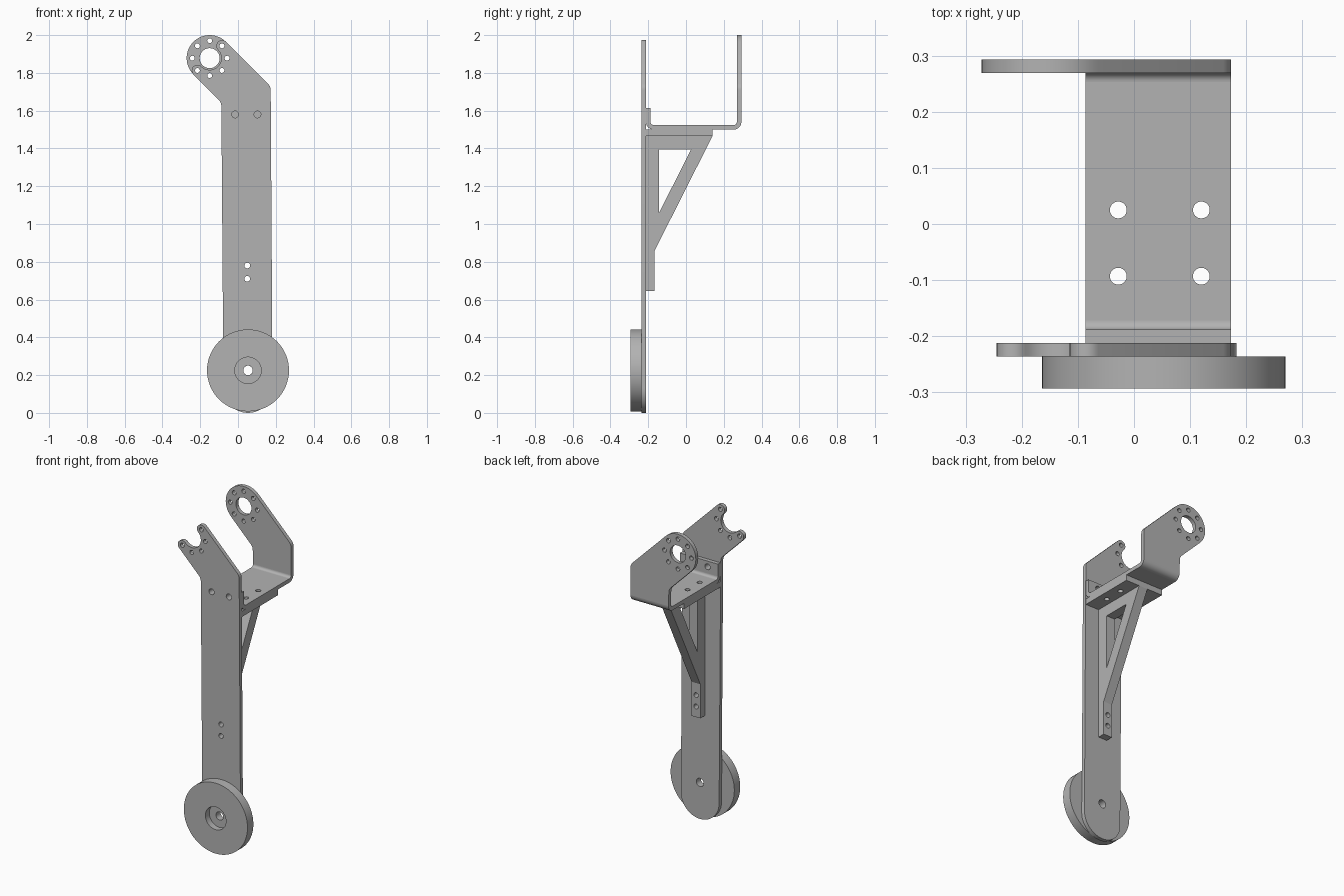
import bpy, bmesh
from math import pi, radians, cos, sin
from mathutils import Matrix, Vector

cube = bpy.data.objects.get("Cube")
if cube:
    bpy.data.objects.remove(cube, do_unlink=True)

GREY = (0.45, 0.45, 0.45, 1)
metal = bpy.data.materials.new("plain_grey")
metal.use_nodes = True
metal.diffuse_color = GREY
metal.node_tree.nodes["Principled BSDF"].inputs["Base Color"].default_value = GREY

# Drawing planes: columns are the world directions of u, v and the extrusion
FRONT = Matrix(((1, 0, 0), (0, 0, -1), (0, 1, 0)))
SIDE = Matrix(((0, 0, 1), (1, 0, 0), (0, 1, 0)))
TOP = Matrix.Identity(3)


def finish(name, bm):
    mesh = bpy.data.meshes.new(name)
    bmesh.ops.remove_doubles(bm, verts=bm.verts, dist=1e-5)
    bmesh.ops.recalc_face_normals(bm, faces=bm.faces)
    bm.to_mesh(mesh)
    bm.free()
    obj = bpy.data.objects.new(name, mesh)
    bpy.context.collection.objects.link(obj)
    mesh.materials.append(metal)
    bpy.ops.object.select_all(action="DESELECT")
    obj.select_set(True)
    bpy.context.view_layer.objects.active = obj
    bpy.ops.object.shade_smooth_by_angle(angle=radians(30))
    return obj


def sheet(name, plane, start, end, outline, holes=()):
    """Extrude an outline with holes between two depths along the plane normal."""
    curve = bpy.data.curves.new(name + "_curve", "CURVE")
    curve.dimensions = "2D"
    curve.fill_mode = "BOTH"
    curve.extrude = abs(end - start) / 2
    for loop in (outline, *holes):
        spline = curve.splines.new("POLY")
        spline.points.add(len(loop) - 1)
        for point, (u, v) in zip(spline.points, loop):
            point.co = (u, v, 0, 1)
        spline.use_cyclic_u = True
    temp = bpy.data.objects.new(name + "_temp", curve)
    bpy.context.collection.objects.link(temp)
    graph = bpy.context.evaluated_depsgraph_get()
    bm = bmesh.new()
    bm.from_mesh(temp.evaluated_get(graph).to_mesh())
    bpy.data.objects.remove(temp, do_unlink=True)
    bpy.data.curves.remove(curve)
    bm.transform(Matrix.Translation((0, 0, (start + end) / 2)))
    bm.transform(plane.to_4x4())
    return finish(name, bm)


def arc(center, r, a0, a1, n=24):
    angles = [radians(a0 + (a1 - a0) * i / n) for i in range(n + 1)]
    return [(center[0] + r * cos(a), center[1] + r * sin(a)) for a in angles]


def circle(u, v, r, n=32):
    return arc((u, v), r, 0, 360, n)[:-1]


def rect(u0, u1, v0, v1):
    return [(u0, v0), (u1, v0), (u1, v1), (u0, v1)]


def corner(a, p, b, d=0.02, n=4):
    """Rounded corner at p between a and b."""
    a, p, b = Vector(a), Vector(p), Vector(b)
    s, e = p + (a - p).normalized() * d, p + (b - p).normalized() * d
    ts = [i / n for i in range(n + 1)]
    return [tuple(s * (1 - t) ** 2 + p * 2 * t * (1 - t) + e * t * t) for t in ts]


# Shared layout
HUB = (-0.15, 1.878)          # centre of the ring of small holes
RING, ARM = 0.092, 0.122
AXLE = (0.053, 0.225)
LEFT, RIGHT = -0.086, 0.173   # bracket sides
PLATE_BACK, PLATE_FRONT = 0.212, 0.236
BEND_R, GAUGE = 0.04, 0.024


def polar(r, deg):
    return (HUB[0] + r * cos(radians(deg)), HUB[1] + r * sin(radians(deg)))


def ring_holes(angles):
    return [circle(*polar(RING, a), 0.013, 16) for a in angles]


elbow_r, elbow_l = (RIGHT, 1.7285), (LEFT - 0.002, 1.6435)
right_turn = corner((RIGHT, 1), elbow_r, polar(ARM, 45))
left_turn = corner(polar(ARM, 225), elbow_l, (LEFT, 1))
plate_holes = [circle(x, 1.58, 0.018) for x in (-0.015, 0.103)]
foot_holes = [circle(0.049, z, 0.015) for z in (0.71, 0.78)]

# Long front plate: round foot, bent arm, forked tip
prong = ARM - RING
notch = RING - prong
leg = (arc((0.053, 0.13), 0.13, 180, 360) + right_turn
       + arc(polar(RING, 45), prong, 45, 225, 12)
       + arc(HUB, notch, 45, -135)[1:-1]
       + arc(polar(RING, 225), prong, 45, 225, 12)
       + left_turn)
sheet("front_plate", FRONT, PLATE_BACK, PLATE_FRONT, leg,
      ring_holes(range(-135, 46, 45)) + plate_holes + foot_holes + [circle(*AXLE, 0.025)])

# Wheel with a recessed centre, turned about the axle
bm = bmesh.new()
profile = [(0.025, -0.236), (0.217, -0.236), (0.217, -0.293),
           (0.07, -0.293), (0.07, -0.255), (0.025, -0.255)]
verts = [bm.verts.new((AXLE[0] + r, y, AXLE[1])) for r, y in profile]
edges = [bm.edges.new((verts[i - 1], verts[i])) for i in range(len(verts))]
bmesh.ops.spin(bm, geom=verts + edges, cent=(AXLE[0], 0, AXLE[1]),
               axis=(0, 1, 0), angle=2 * pi, steps=64)
finish("wheel", bm)

# Folded bracket: floor, rear arm, short front flange and the two bends
FLOOR, BACK = 1.5, 0.293
floor_holes = [circle(x, y, 0.015) for x in (-0.028, 0.12) for y in (-0.093, 0.025)]
front_bend, rear_bend = -PLATE_BACK + BEND_R, BACK - BEND_R
wall_z = FLOOR + BEND_R
sheet("bracket_floor", TOP, FLOOR, FLOOR + GAUGE,
      rect(LEFT, RIGHT, front_bend, rear_bend), floor_holes)
sheet("bracket_rear_arm", FRONT, -BACK, -BACK + GAUGE,
      [(LEFT, wall_z), (RIGHT, wall_z)] + right_turn + arc(HUB, ARM, 45, 225) + left_turn,
      ring_holes(range(0, 360, 45)) + [circle(*HUB, 0.053)])
sheet("bracket_front_flange", FRONT, PLATE_BACK - GAUGE, PLATE_BACK,
      rect(LEFT, RIGHT, wall_z, 1.615), plate_holes)
for name, y, a in (("front", front_bend, 180), ("rear", rear_bend, 270)):
    c = (y, wall_z)
    sheet("bracket_" + name + "_bend", SIDE, LEFT, RIGHT,
          arc(c, BEND_R, a, a + 90, 8) + arc(c, BEND_R - GAUGE, a + 90, a, 8))

# Brace under the bracket: shelf, triangular strut with window, drilled foot
SHELF = 1.465
sheet("brace_shelf", TOP, SHELF, FLOOR, rect(LEFT, RIGHT, -PLATE_BACK, 0.14), floor_holes)
sheet("brace_strut", SIDE, 0.02, 0.08,
      [(-PLATE_BACK, 0.855), (-0.168, 0.855), (0.14, SHELF), (-PLATE_BACK, SHELF)],
      [[(-0.142, 1.06), (0.027, 1.395), (-0.142, 1.395)]])
sheet("brace_foot", FRONT, 0.168, PLATE_BACK, rect(0.02, 0.08, 0.645, 0.855), foot_holes)
